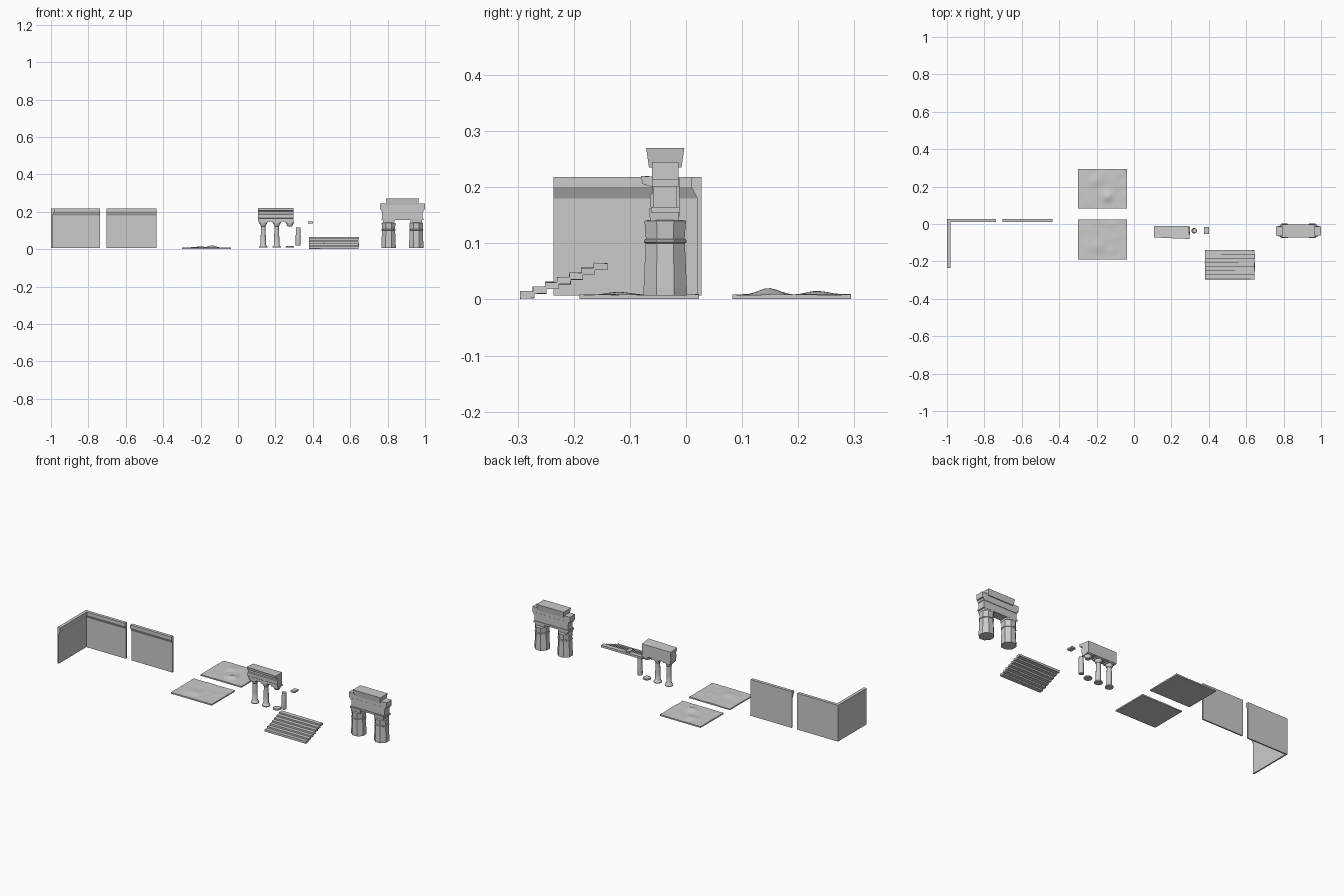
import bpy, bmesh, math, random
from mathutils import Vector, noise

cube = bpy.data.objects.get("Cube")
if cube:
    bpy.data.objects.remove(cube, do_unlink=True)

random.seed(4)
stone = bpy.data.materials.new("grey_stone")
stone.use_nodes = True
GREY = (0.6, 0.6, 0.6, 1)
stone.diffuse_color = GREY
stone.node_tree.nodes["Principled BSDF"].inputs["Base Color"].default_value = GREY


def finish(name, bm, smooth=None):
    bmesh.ops.recalc_face_normals(bm, faces=bm.faces)
    mesh = bpy.data.meshes.new(name)
    bm.to_mesh(mesh)
    bm.free()
    obj = bpy.data.objects.new(name, mesh)
    bpy.context.collection.objects.link(obj)
    mesh.materials.append(stone)
    if smooth:
        bpy.ops.object.select_all(action='DESELECT')
        obj.select_set(True)
        bpy.context.view_layer.objects.active = obj
        bpy.ops.object.shade_smooth_by_angle(angle=math.radians(smooth))
    return obj


def block(name, x, y, z, flare=0, jitter=0):
    """Box between ranges; flare widens the top, jitter wears the corners."""
    bm = bmesh.new()
    bmesh.ops.create_cube(bm, size=1)
    for v in bm.verts:
        grow = flare if v.co.z > 0 else 0
        sx, sy = (math.copysign(1, c) for c in v.co.xy)
        v.co = Vector([sum(r) / 2 + c * (r[1] - r[0]) for r, c in zip((x, y, z), v.co)])
        v.co.x += sx * grow
        v.co.y += sy * grow
        v.co += Vector([random.uniform(-jitter, jitter) for _ in range(3)])
    return finish(name, bm)


def extrude(name, outline, to_world, start, end):
    """Sweep a 2D outline between two positions along a straight axis."""
    bm = bmesh.new()
    rings = [[bm.verts.new(to_world(a, b, t)) for a, b in outline] for t in (start, end)]
    n = len(outline)
    for i in range(n):
        j = (i + 1) % n
        bm.faces.new((rings[0][i], rings[0][j], rings[1][j], rings[1][i]))
    for ring in rings:
        bm.faces.new(ring)
    return finish(name, bm)


def turned(name, x, y, profile, sides, smooth=None, lean=(0, 0)):
    """Stack of regular polygons; profile is (radius, height)."""
    bm = bmesh.new()
    rings = []
    z0 = profile[0][1]
    for r, z in profile:
        ring = []
        for i in range(sides):
            a = math.tau * (i + 0.5) / sides
            ring.append(bm.verts.new((x + r * math.cos(a) + lean[0] * (z - z0),
                                      y + r * math.sin(a) + lean[1] * (z - z0), z)))
        rings.append(ring)
    for low, high in zip(rings, rings[1:]):
        for i in range(sides):
            j = (i + 1) % sides
            bm.faces.new((low[i], low[j], high[j], high[i]))
    bm.faces.new(rings[0])
    bm.faces.new(rings[-1])
    return finish(name, bm, smooth)


# Walls with a thick chamfered coping; outline is (depth from back, height)
wall = [(0, 0.007), (0.008, 0.007), (0.008, 0.18), (0.018, 0.2), (0.018, 0.218), (0, 0.218)]
BACK = 0.028
along_x = lambda d, z, t: (t, BACK - d, z)
along_y = lambda d, z, t: (-1 + d, t, z)
extrude("corner_wall_back", wall, along_x, -1, -0.737)
extrude("corner_wall_side", wall, along_y, -0.236, BACK)
extrude("straight_wall", wall, along_x, -0.702, -0.437)


# Uneven ground tiles
def ground(name, y0, y1, bumps, seed):
    x0, x1, n = -0.3, -0.037, 22
    bm = bmesh.new()
    bmesh.ops.create_grid(bm, x_segments=n, y_segments=n, size=0.5)
    for v in bm.verts:
        x = x0 + (v.co.x + 0.5) * (x1 - x0)
        y = y0 + (v.co.y + 0.5) * (y1 - y0)
        z = 0.0085 + 0.002 * noise.noise(Vector((x * 22, y * 22, seed)))
        for bx, by, h, r in bumps:
            z += h * math.exp(-((x - bx) ** 2 + (y - by) ** 2) / r ** 2)
        v.co = (x, y, z)
    rim = [e for e in bm.edges if e.is_boundary]
    new = bmesh.ops.extrude_edge_only(bm, edges=rim)["geom"]
    for v in new:
        if isinstance(v, bmesh.types.BMVert):
            v.co.z = 0.001
    bmesh.ops.holes_fill(bm, edges=[e for e in bm.edges if e.is_boundary])
    finish(name, bm, 40)


ground("hilly_ground_tile", 0.083, 0.294,
       [(-0.14, 0.147, 0.012, 0.025), (-0.2, 0.24, 0.007, 0.03)], 2)
ground("flat_ground_tile", -0.19, 0.023, [(-0.2, -0.122, 0.005, 0.035)], 7)


# Ruined colonnade: entablature with a projecting cornice
entablature = [(-0.012, 0.148), (-0.06, 0.148), (-0.06, 0.163), (-0.064, 0.166),
               (-0.064, 0.186), (-0.06, 0.189), (-0.06, 0.2), (-0.078, 0.206),
               (-0.08, 0.22), (-0.012, 0.216)]
beam = extrude("colonnade_entablature", entablature, lambda y, z, t: (t, y, z), 0.107, 0.298)
for v in beam.data.vertices:
    if v.co.x < 0.2 and v.co.y < -0.07:
        v.co.y += 0.008
    if v.co.x > 0.2 and v.co.y > -0.02:
        v.co.x -= 0.006

COL_Y = -0.036
base = [(0.022, 0.008), (0.023, 0.012), (0.02, 0.016), (0.017, 0.021)]
shaft = [(0.0145, 0.025), (0.014, 0.07), (0.0125, 0.12)]
capital = [(0.0125, 0.122), (0.016, 0.126), (0.016, 0.13), (0.021, 0.137), (0.021, 0.141)]
for side, x in (("right", 0.135), ("middle", 0.207)):
    turned(side + "_column", x, COL_Y, base + shaft + capital, 12, 35)
turned("left_column_base", 0.277, COL_Y, base[:3], 12, 35)
turned("left_column_capital", 0.277, COL_Y, capital, 12, 35)
for x in (0.135, 0.207, 0.277):
    block("capital_plate", (x - 0.022, x + 0.022), (COL_Y - 0.022, COL_Y + 0.022), (0.141, 0.148))

# Loose pieces of the broken column
turned("broken_shaft", 0.321, COL_Y, [(0.0135, 0.02), (0.0145, 0.026), (0.014, 0.07), (0.012, 0.117)],
       12, 35, (0.02, 0))
block("loose_capital_plate", (0.375, 0.401), (-0.053, -0.016), (0.138, 0.147))

# Stairs of overlapping worn slabs
STEPS = 7
for i in range(STEPS):
    y = -0.295 + i * 0.0217
    top = 0.0145 + i * 0.0084
    block("stair_slab", (0.379, 0.645), (y, y + 0.0245), (top - 0.0125, top), jitter=0.0008)

# Gateway: faceted piers
GATE_Y = -0.037
pier = [(0.0385, 0.007), (0.0385, 0.02), (0.035, 0.1), (0.038, 0.102), (0.038, 0.106),
        (0.0345, 0.108), (0.037, 0.14), (0.03, 0.142)]
for side, x in (("right", 0.805), ("left", 0.953)):
    turned(side + "_gate_pier", x, GATE_Y, [(r / math.cos(math.pi / 8), z) for r, z in pier], 8)
    block(side + "_gate_pier_cap", (x - 0.03, x + 0.03), (-0.064, -0.014), (0.14, 0.162), flare=0.002)


# Gateway: stacked beam courses and flared crown block
def course(name, half, depth, z0, z1, flare=0):
    block(name, (0.879 - half, 0.879 + half), (GATE_Y - depth, GATE_Y + depth), (z0, z1), flare)


course("gate_lower_moulding", 0.112, 0.025, 0.155, 0.165)
course("gate_beam", 0.108, 0.021, 0.163, 0.202)
course("gate_upper_moulding", 0.112, 0.024, 0.2, 0.214)
course("gate_cornice", 0.121, 0.0235, 0.213, 0.245)
course("gate_crown", 0.083, 0.029, 0.235, 0.27, 0.005)
